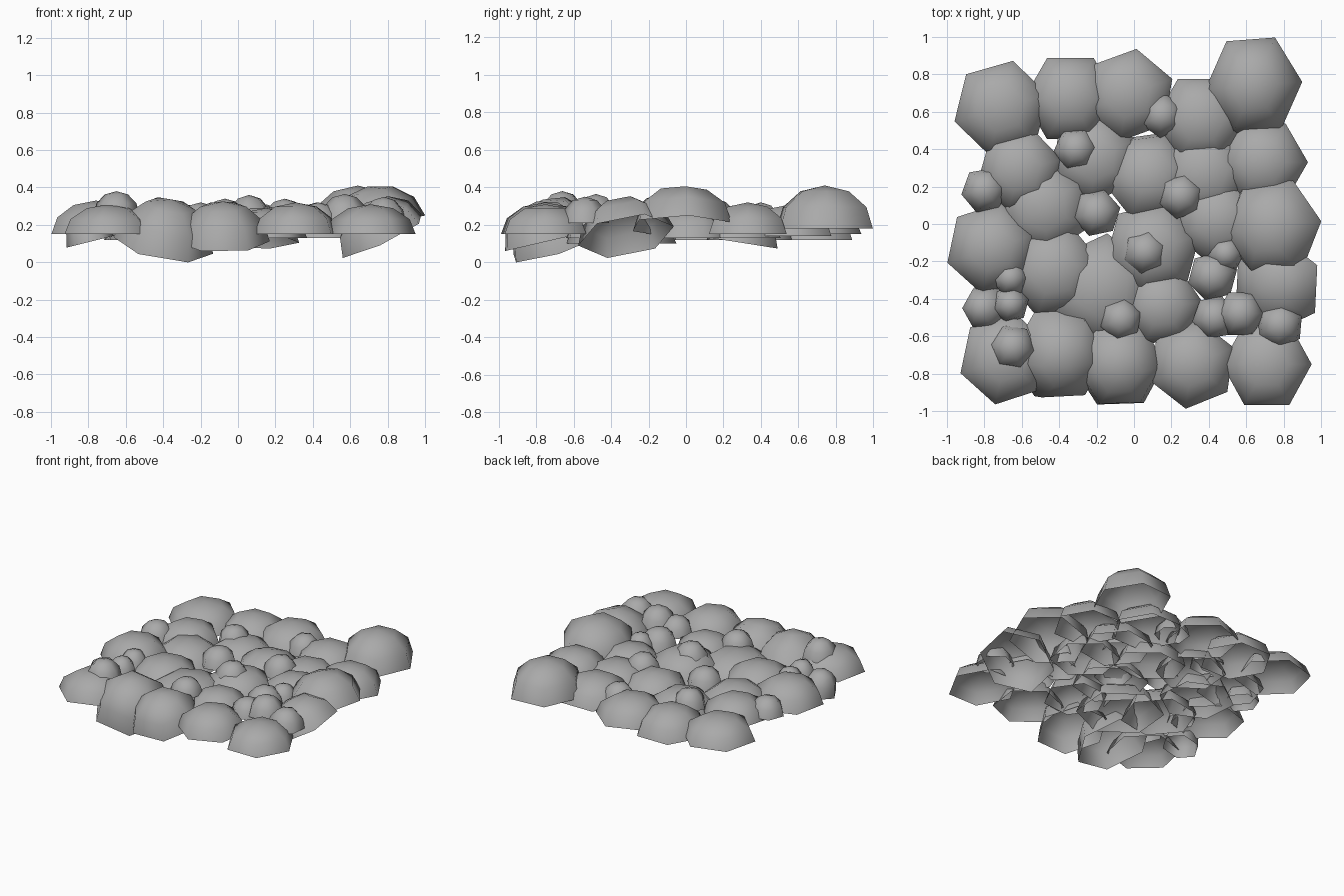
import bpy
import bmesh
from math import radians, sin, cos, tau
from mathutils import Matrix

default_cube = bpy.data.objects.get("Cube")
if default_cube:
    bpy.data.objects.remove(default_cube, do_unlink=True)

SIDES = 6
RINGS = 3

# One grey for every stone
grey = bpy.data.materials.new("stone_grey")
colour = (0.4, 0.4, 0.4, 1)
grey.use_nodes = True
grey.diffuse_color = colour
grey.node_tree.nodes["Principled BSDF"].inputs["Base Color"].default_value = colour


def stone(name, x, y, radius, base, height, turn=0, pitch=0, roll=0, stretch=1):
    """Open hexagonal dome; pitch raises its back, roll lowers its left, stretch deepens it."""
    bm = bmesh.new()
    rings = []
    for level in range(RINGS):
        rise = tau / 4 * level / RINGS
        ring = []
        for side in range(SIDES):
            angle = tau * side / SIDES + radians(turn)
            spread = radius * cos(rise)
            ring.append(bm.verts.new((spread * cos(angle), stretch * spread * sin(angle),
                                      height * sin(rise))))
        rings.append(ring)
    apex = bm.verts.new((0, 0, height))
    for side in range(SIDES):
        after = (side + 1) % SIDES
        for low, high in zip(rings, rings[1:]):
            bm.faces.new((low[side], low[after], high[after], high[side]))
        bm.faces.new((rings[-1][side], rings[-1][after], apex))
    for face in bm.faces:
        face.smooth = True
    tilt = Matrix.Rotation(radians(pitch), 4, "X") @ Matrix.Rotation(radians(roll), 4, "Y")
    bm.transform(Matrix.Translation((x, y, base)) @ tilt)
    mesh = bpy.data.meshes.new(name)
    bm.to_mesh(mesh)
    bm.free()
    mesh.materials.append(grey)
    bpy.context.collection.objects.link(bpy.data.objects.new(name, mesh))


def lay(name, stones):
    for number, values in enumerate(stones, start=1):
        stone(f"{name}_{number}", *values)


# Stones around the edge: x, y, radius, base, height, turn, pitch, roll, stretch
lay("edge_stone", [
    (-.69, -.72, .25, .15, .16, 18),
    (-.4, -.69, .27, .09, .26, 0, 17, 10),
    (-.08, -.75, .25, .11, .22, 2, 13),
    (.31, -.75, .24, .15, .17, 22),
    (.71, -.75, .24, .15, .16, 0, 0, 0, 1.05),
    (.77, -.32, .26, .14, .2, 27, 10, -25),
    (.74, -.02, .27, .19, .22, 7, 0, -13, 1.06),
    (.69, .33, .24, .15, .17),
    (.64, .74, .26, .18, .23, 4, 0, 0, 1.1),
    (.36, .56, .25, .14, .17),
    (-.03, .69, .25, .15, .16, 20),
    (-.34, .67, .25, .12, .18),
    (-.71, .62, .26, .15, .16, 16),
    (-.61, .29, .23, .16, .15, 14),
    (-.76, -.13, .25, .15, .18, 18),
])

# Stones filling the middle
lay("inner_stone", [
    (-.48, .09, .26, .12, .17, 35),
    (-.21, .35, .24, .12, .15, 25),
    (.08, .26, .25, .11, .18, 8, -9),
    (.38, .27, .25, .13, .16, 10),
    (.45, .02, .24, .13, .17, 20),
    (.1, -.13, .26, .13, .18, 15),
    (-.43, -.25, .26, .12, .18, 10),
    (-.17, -.35, .3, .1, .18, 25),
    (.15, -.44, .22, .13, .16, 5),
])

# Pebbles wedged on top and in the gaps
lay("pebble", [
    (-.65, -.66, .125, .25, .13, -8),
    (-.79, -.45, .13, .11, .16, 0, 0, -14),
    (-.66, -.43, .1, .19, .12, 15),
    (-.66, -.29, .1, .19, .12, 5),
    (-.07, -.51, .115, .23, .11, 20),
    (.43, -.5, .12, .2, .12, 10),
    (.57, -.48, .13, .23, .135),
    (.78, -.54, .13, .21, .14, 25),
    (.42, -.28, .135, .18, .14, 15),
    (.49, -.16, .1, .19, .12, 5),
    (.06, -.15, .13, .21, .15, 20),
    (-.2, .06, .13, .19, .13, 12),
    (.25, .15, .125, .21, .13, 20),
    (-.8, .18, .125, .18, .13, 10),
    (-.31, .4, .12, .19, .13, 5),
    (.15, .58, .12, .18, .13, 25),
])
